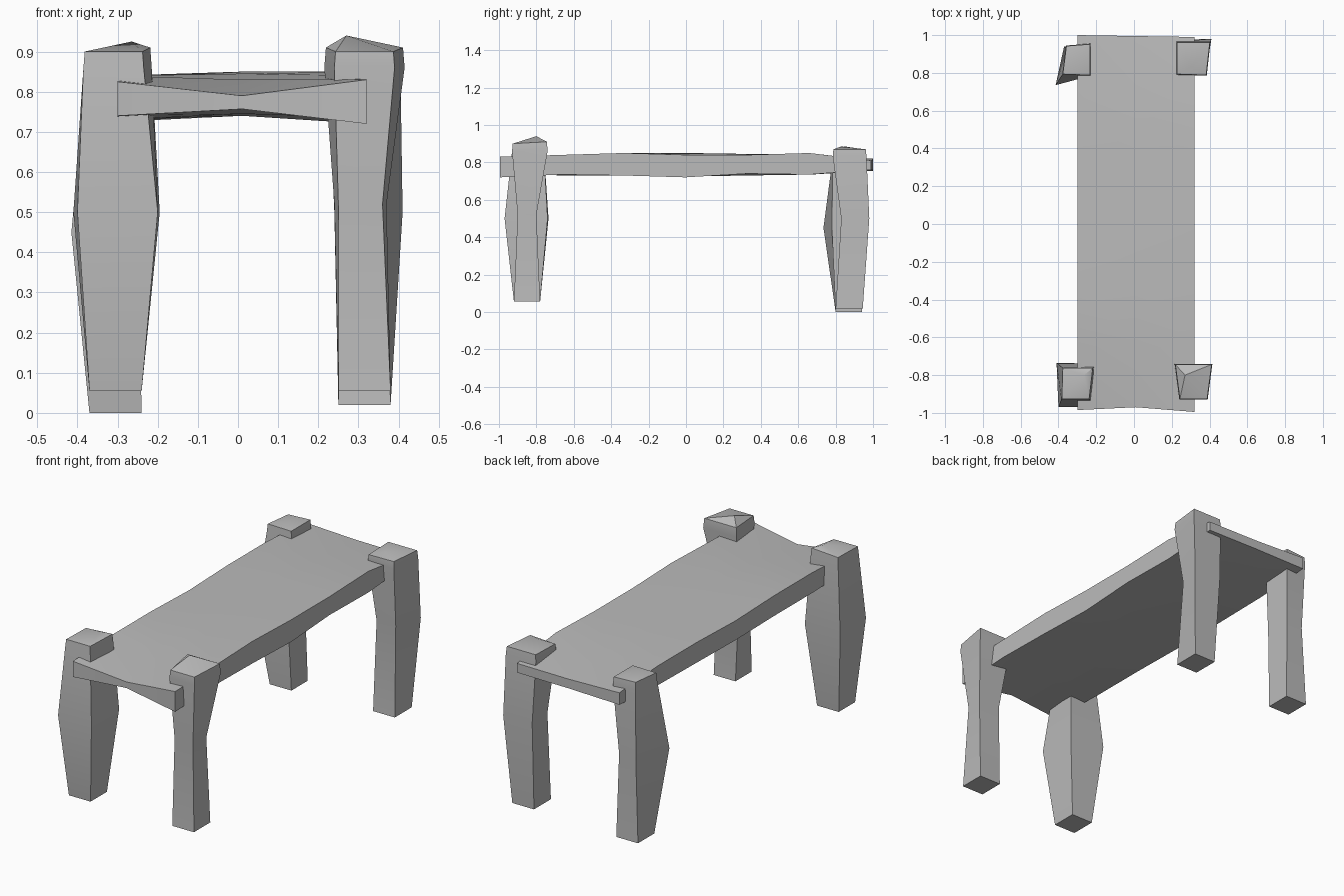
import bpy
import bmesh

# Start clean: only the default cube is removed
default_cube = bpy.data.objects.get("Cube")
if default_cube:
    bpy.data.objects.remove(default_cube, do_unlink=True)

# One plain grey for the whole table
stone = bpy.data.materials.new("stone_grey")
stone.use_nodes = True
grey = (0.5, 0.5, 0.5, 1.0)
stone.diffuse_color = grey
stone.node_tree.nodes["Principled BSDF"].inputs["Base Color"].default_value = grey


def finish(bm, name):
    """Turn a bmesh into a named, coloured object with sharp edges kept."""
    bmesh.ops.recalc_face_normals(bm, faces=bm.faces)
    mesh = bpy.data.meshes.new(name)
    bm.to_mesh(mesh)
    bm.free()
    mesh.materials.append(stone)
    obj = bpy.data.objects.new(name, mesh)
    bpy.context.collection.objects.link(obj)
    bpy.ops.object.select_all(action="DESELECT")
    obj.select_set(True)
    bpy.context.view_layer.objects.active = obj
    bpy.ops.object.shade_smooth_by_angle(angle=0.52)
    return obj


def bridge(bm, lower, upper):
    """Join two closed loops of vertices with quads."""
    count = len(lower)
    for i in range(count):
        j = (i + 1) % count
        bm.faces.new((lower[i], lower[j], upper[j], upper[i]))


def make_leg(name, foot, middle, shoulder, crown, heights, peak):
    """Rough-hewn post: four-cornered rings joined upwards, with a low peaked top."""
    bm = bmesh.new()
    x0, x1, y0, y1 = foot
    outline = [(x0, y0), (x1, y0), (x1, y1), (x0, y1)]
    foot_z, middle_z, shoulder_z = heights
    rings = []
    for corners, z in ((outline, foot_z), (middle, middle_z), (shoulder, shoulder_z)):
        rings.append([bm.verts.new((x, y, z)) for x, y in corners])
    # The crown sits just inside the shoulder, with its own corner heights
    cx = sum(x for x, y in shoulder) / len(shoulder)
    cy = sum(y for x, y in shoulder) / len(shoulder)
    inset = 0.96
    rings.append([
        bm.verts.new((cx + (x - cx) * inset, cy + (y - cy) * inset, z))
        for (x, y), z in zip(shoulder, crown)
    ])
    for lower, upper in zip(rings, rings[1:]):
        bridge(bm, lower, upper)
    bm.faces.new(reversed(rings[0]))
    tip = bm.verts.new(peak)
    top = rings[-1]
    for i, vert in enumerate(top):
        bm.faces.new((vert, top[(i + 1) % len(top)], tip))
    return finish(bm, name)


# Legs: corners run front -x, front +x, back +x, back -x
make_leg(
    "front_left_leg",
    foot=(0.25, 0.38, -0.92, -0.78),
    middle=[(0.25, -0.9), (0.36, -0.9), (0.37, -0.8), (0.24, -0.8)],
    shoulder=[(0.24, -0.93), (0.39, -0.93), (0.415, -0.74), (0.215, -0.74)],
    crown=(0.9, 0.9, 0.91, 0.91),
    heights=(0.055, 0.52, 0.86),
    peak=(0.27, -0.8, 0.94),
)
make_leg(
    "front_right_leg",
    foot=(-0.37, -0.24, -0.92, -0.78),
    middle=[(-0.4, -0.97), (-0.2, -0.97), (-0.195, -0.74), (-0.41, -0.735)],
    shoulder=[(-0.385, -0.93), (-0.235, -0.93), (-0.215, -0.76), (-0.38, -0.76)],
    crown=(0.9, 0.9, 0.91, 0.9),
    heights=(0.055, 0.5, 0.86),
    peak=(-0.265, -0.8, 0.925),
)
make_leg(
    "back_left_leg",
    foot=(0.25, 0.38, 0.8, 0.945),
    middle=[(0.25, 0.83), (0.365, 0.83), (0.41, 0.98), (0.24, 0.975)],
    shoulder=[(0.225, 0.79), (0.385, 0.785), (0.405, 0.965), (0.225, 0.965)],
    crown=(0.865, 0.87, 0.87, 0.87),
    heights=(0.02, 0.5, 0.83),
    peak=(0.3, 0.83, 0.885),
)
make_leg(
    "back_right_leg",
    foot=(-0.37, -0.24, 0.8, 0.94),
    middle=[(-0.415, 0.735), (-0.25, 0.78), (-0.25, 0.93), (-0.35, 0.93)],
    shoulder=[(-0.38, 0.79), (-0.23, 0.785), (-0.23, 0.955), (-0.36, 0.945)],
    crown=(0.87, 0.87, 0.87, 0.87),
    heights=(0, 0.45, 0.83),
    peak=(-0.3, 0.85, 0.885),
)


def make_slab(name, columns, front_y, back_y, top, bottom):
    """Uneven plank: a closed cross-section swept along the length."""
    bm = bmesh.new()
    last = len(top) - 1
    loops = []
    for row, (upper, lower) in enumerate(zip(top, bottom)):
        t = row / last
        ys = [f + (b - f) * t for f, b in zip(front_y, back_y)]
        over = [bm.verts.new(p) for p in zip(columns, ys, upper)]
        under = [bm.verts.new(p) for p in zip(columns, ys, lower)]
        loops.append(under + over[::-1])
    for near, far in zip(loops, loops[1:]):
        bridge(bm, near, far)
    # End caps, split down the middle of the plank
    for loop in (loops[0], loops[-1]):
        a, b, c, d, e, f = loop
        bm.faces.new((a, b, e, f))
        bm.faces.new((b, c, d, e))
    return finish(bm, name)


# Table top: heights across the plank (-x edge, middle, +x edge), front to back
make_slab(
    "table_top",
    columns=(-0.3, 0.01, 0.32),
    front_y=(-0.985, -0.97, -0.995),
    back_y=(1.0, 0.995, 0.99),
    top=[
        (0.825, 0.79, 0.83),
        (0.84, 0.83, 0.84),
        (0.84, 0.845, 0.85),
        (0.83, 0.85, 0.84),
        (0.84, 0.845, 0.84),
        (0.84, 0.83, 0.85),
        (0.82, 0.81, 0.81),
    ],
    bottom=[
        (0.74, 0.757, 0.72),
        (0.73, 0.745, 0.735),
        (0.73, 0.74, 0.73),
        (0.725, 0.74, 0.72),
        (0.73, 0.74, 0.74),
        (0.735, 0.745, 0.735),
        (0.755, 0.76, 0.76),
    ],
)
